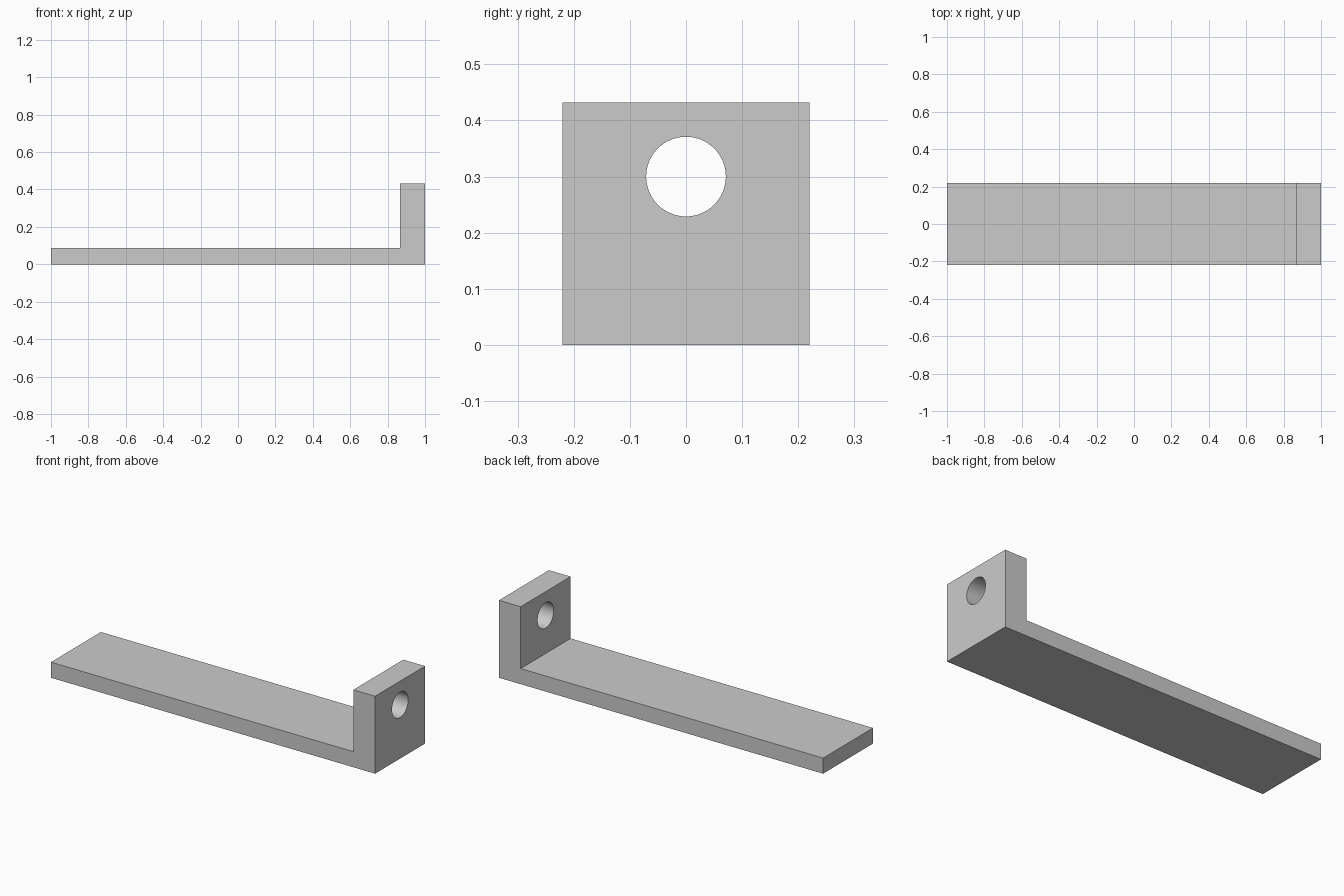
import bpy
import bmesh
from math import pi
from mathutils import Matrix

cube = bpy.data.objects.get("Cube")
if cube:
    bpy.data.objects.remove(cube, do_unlink=True)

HALF_WIDTH = 0.22
HEIGHT = 0.432
BASE_TOP = 0.087
UPRIGHT_X = 0.866
HOLE_Z, HOLE_RADIUS = 0.30, 0.071

# Plain grey
grey = bpy.data.materials.new("light_grey")
grey.use_nodes = True
colour = (0.6, 0.6, 0.6, 1)
grey.diffuse_color = colour
grey.node_tree.nodes["Principled BSDF"].inputs["Base Color"].default_value = colour


def make_object(name, bm):
    bmesh.ops.recalc_face_normals(bm, faces=bm.faces)
    mesh = bpy.data.meshes.new(name)
    bm.to_mesh(mesh)
    bm.free()
    mesh.materials.append(grey)
    obj = bpy.data.objects.new(name, mesh)
    bpy.context.collection.objects.link(obj)
    return obj


# L-shaped bracket: side profile extruded across its width
profile = [(-1, 0), (1, 0), (1, HEIGHT), (UPRIGHT_X, HEIGHT),
           (UPRIGHT_X, BASE_TOP), (-1, BASE_TOP)]
bm = bmesh.new()
side = bm.faces.new([bm.verts.new((x, -HALF_WIDTH, z)) for x, z in profile])
extruded = bmesh.ops.extrude_face_region(bm, geom=[side], use_keep_orig=True)
bmesh.ops.translate(bm, vec=(0, 2 * HALF_WIDTH, 0),
                    verts=[v for v in extruded["geom"] if isinstance(v, bmesh.types.BMVert)])
bracket = make_object("bracket", bm)

# Round hole through the upright
bm = bmesh.new()
placement = Matrix.Translation((0.93, 0, HOLE_Z)) @ Matrix.Rotation(pi / 2, 4, "Y")
bmesh.ops.create_cone(bm, cap_ends=True, segments=64, radius1=HOLE_RADIUS,
                      radius2=HOLE_RADIUS, depth=0.4, matrix=placement)
cutter = make_object("hole_cutter", bm)
cutter.hide_render = True
cutter.hide_set(True)

hole = bracket.modifiers.new("hole", "BOOLEAN")
hole.operation = "DIFFERENCE"
hole.solver = "EXACT"
hole.object = cutter

# Bake the cut, then smooth only the hole wall
bpy.ops.object.select_all(action="DESELECT")
bpy.context.view_layer.objects.active = bracket
bracket.select_set(True)
bpy.ops.object.modifier_apply(modifier=hole.name)
bpy.data.objects.remove(cutter, do_unlink=True)
bpy.ops.object.shade_smooth_by_angle(angle=pi / 6)
